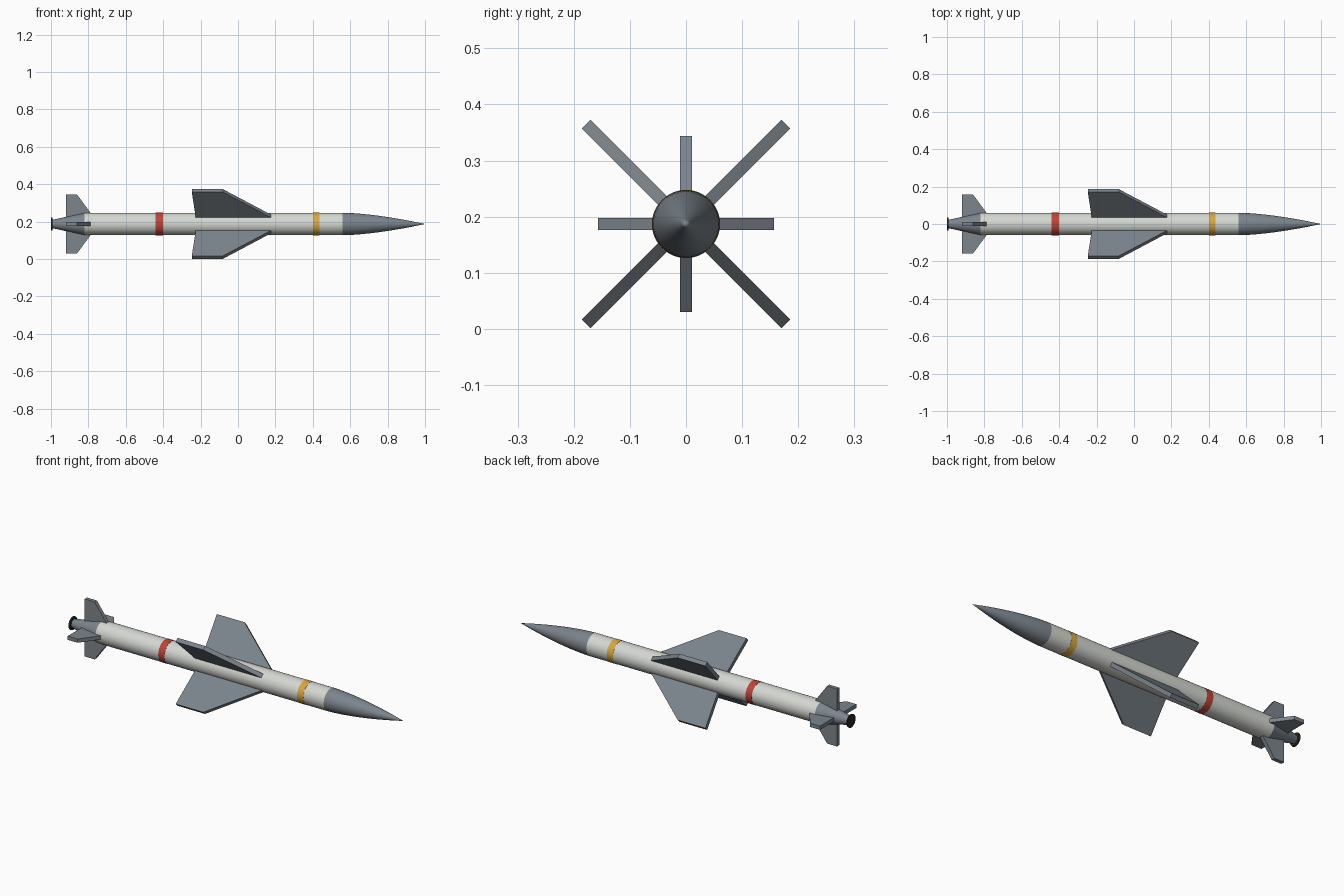
import bpy, bmesh, math
from mathutils import Matrix

if "Cube" in bpy.data.objects:
    bpy.data.objects.remove(bpy.data.objects["Cube"])

ZC = 0.187   # height of the missile axis
R = 0.06     # body radius


def mat(name, rgb):
    m = bpy.data.materials.new(name)
    m.diffuse_color = (*rgb, 1)
    m.use_nodes = True
    m.node_tree.nodes["Principled BSDF"].inputs["Base Color"].default_value = m.diffuse_color
    return m


WHITE = mat("body white", (0.66, 0.68, 0.64))
GREY = mat("slate grey", (0.20, 0.235, 0.265))
RED = mat("band red", (0.50, 0.06, 0.04))
YELLOW = mat("band yellow", (0.68, 0.39, 0.05))
DARK = mat("nozzle black", (0.02, 0.02, 0.022))


def finish(name, bm, material, smooth):
    bmesh.ops.recalc_face_normals(bm, faces=bm.faces)
    me = bpy.data.meshes.new(name)
    bm.to_mesh(me)
    bm.free()
    me.materials.append(material)
    ob = bpy.data.objects.new(name, me)
    ob.location.z = ZC
    bpy.context.collection.objects.link(ob)
    if smooth:
        bpy.ops.object.select_all(action='DESELECT')
        ob.select_set(True)
        bpy.context.view_layer.objects.active = ob
        bpy.ops.object.shade_smooth_by_angle(angle=math.radians(30))
    return ob


def lathe(name, profile, material, sides=48):
    """Turn (x, radius) points around the x axis and close the ends."""
    bm = bmesh.new()
    rings = []
    for x, r in profile:
        if r == 0:
            rings.append([bm.verts.new((x, 0, 0))])
        else:
            rings.append([bm.verts.new((x, r * math.cos(a), r * math.sin(a)))
                          for a in (2 * math.pi * i / sides for i in range(sides))])
    for a, b in zip(rings, rings[1:]):
        for i in range(sides):
            j = (i + 1) % sides
            if len(b) == 1:
                bm.faces.new((a[i], a[j], b[0]))
            else:
                bm.faces.new((a[i], a[j], b[j], b[i]))
    for ring in (rings[0], rings[-1]):
        if len(ring) > 1:
            bm.faces.new(ring)
    return finish(name, bm, material, True)


def fin(name, outline, thickness, angle):
    """Flat plate from (x, radius) outline, turned around the x axis."""
    bm = bmesh.new()
    face = bm.faces.new([bm.verts.new((x, -thickness / 2, r)) for x, r in outline])
    ext = bmesh.ops.extrude_face_region(bm, geom=[face])
    bmesh.ops.translate(bm, vec=(0, thickness, 0),
                        verts=[v for v in ext['geom'] if isinstance(v, bmesh.types.BMVert)])
    bmesh.ops.rotate(bm, verts=bm.verts, matrix=Matrix.Rotation(angle, 3, 'X'))
    return finish(name, bm, GREY, False)


# Fuselage, nose, tapered tail and nozzle rim
lathe("body_tube", [(-0.82, R), (0.56, R)], WHITE)
nose = [(0.56 + 0.44 * t, R * (1 - t ** 1.6)) for t in (i / 12 for i in range(12))]
lathe("nose_cone", nose + [(1.0, 0)], GREY)
lathe("boat_tail", [(-0.994, 0.022), (-0.82, R)], GREY)
lathe("nozzle_rim", [(-1.0, 0.036), (-0.993, 0.034)], DARK)

# Painted bands
lathe("red_band", [(-0.44, R + 0.0008), (-0.402, R + 0.0008)], RED)
lathe("yellow_band", [(0.40, R + 0.0008), (0.437, R + 0.0008)], YELLOW)

# Four mid wings in an X, four tail fins in a +
WING = [(-0.225, 0.052), (0.18, 0.052), (0.18, 0.057), (-0.08, 0.2515), (-0.247, 0.2515)]
TAIL = [(-0.92, 0.02), (-0.785, 0.03), (-0.785, 0.055), (-0.86, 0.157), (-0.92, 0.157)]
for k in range(4):
    fin(f"wing_{k + 1}", WING, 0.0225, math.radians(45 + 90 * k))
    fin(f"tail_fin_{k + 1}", TAIL, 0.0205, math.radians(90 * k))
